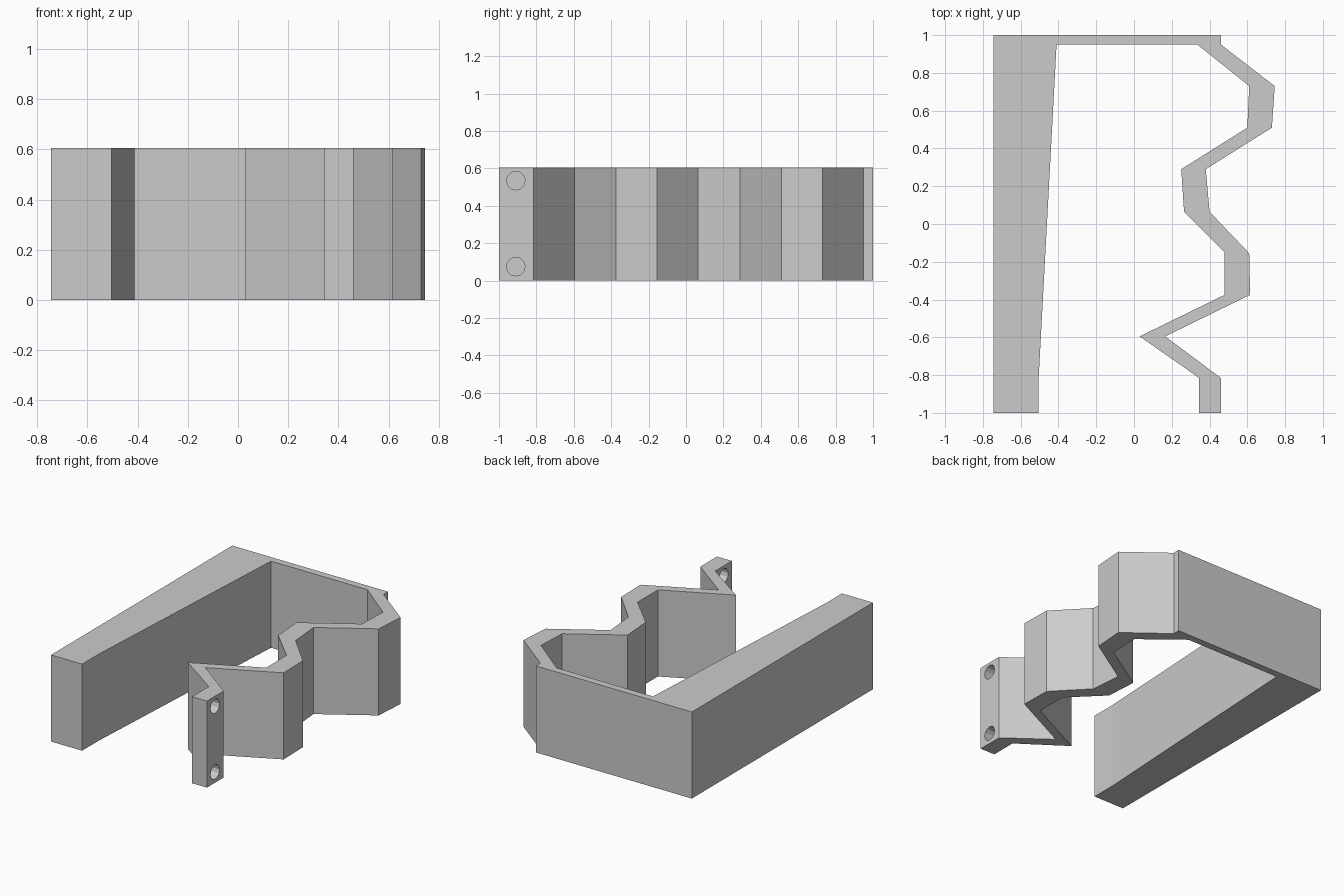
import bpy, bmesh, math
from mathutils import Matrix

cube = bpy.data.objects.get("Cube")
if cube:
    bpy.data.objects.remove(cube, do_unlink=True)

HEIGHT = 0.605

grey = bpy.data.materials.new("plain_grey")
grey.use_nodes = True
colour = (0.6, 0.6, 0.6, 1)
grey.diffuse_color = colour
grey.node_tree.nodes["Principled BSDF"].inputs["Base Color"].default_value = colour


def add_object(name, bm):
    bmesh.ops.recalc_face_normals(bm, faces=bm.faces)
    mesh = bpy.data.meshes.new(name)
    bm.to_mesh(mesh)
    bm.free()
    mesh.materials.append(grey)
    obj = bpy.data.objects.new(name, mesh)
    bpy.context.collection.objects.link(obj)
    return obj


# Plan outline: thick tapered bar, thin back wall, zigzag strip with end tab
bar = [(-0.745, 1), (-0.745, -1), (-0.505, -1), (-0.505, -0.82), (-0.41, 0.95)]
zigzag_inner = [(0.335, 0.95), (0.61, 0.73), (0.6, 0.51), (0.25, 0.29),
                (0.265, 0.065), (0.48, -0.15), (0.48, -0.375),
                (0.03, -0.595), (0.345, -0.815), (0.345, -1)]
zigzag_outer = [(0.46, -1), (0.46, -0.815), (0.165, -0.595), (0.615, -0.375),
                (0.61, -0.155), (0.4, 0.065), (0.38, 0.29), (0.73, 0.51),
                (0.745, 0.73), (0.46, 0.95), (0.46, 1)]

bm = bmesh.new()
base = bm.faces.new([bm.verts.new((x, y, 0)) for x, y in bar + zigzag_inner + zigzag_outer])
wall = bmesh.ops.extrude_face_region(bm, geom=[base], use_keep_orig=True)
top = [v for v in wall["geom"] if isinstance(v, bmesh.types.BMVert)]
bmesh.ops.translate(bm, verts=top, vec=(0, 0, HEIGHT))
body = add_object("zigzag_bracket", bm)

# Two screw holes through the end tab
bm = bmesh.new()
for z in (0.075, 0.535):
    place = Matrix.Translation((0.4, -0.91, z)) @ Matrix.Rotation(math.pi / 2, 4, 'Y')
    bmesh.ops.create_cone(bm, cap_ends=True, segments=12, radius1=0.05,
                          radius2=0.05, depth=0.3, matrix=place)
cutter = add_object("screw_hole_cutter", bm)
cutter.hide_render = True

holes = body.modifiers.new("screw_holes", 'BOOLEAN')
holes.operation = 'DIFFERENCE'
holes.solver = 'EXACT'
holes.object = cutter
bpy.context.view_layer.objects.active = body
bpy.ops.object.modifier_apply(modifier=holes.name)
bpy.data.objects.remove(cutter, do_unlink=True)
